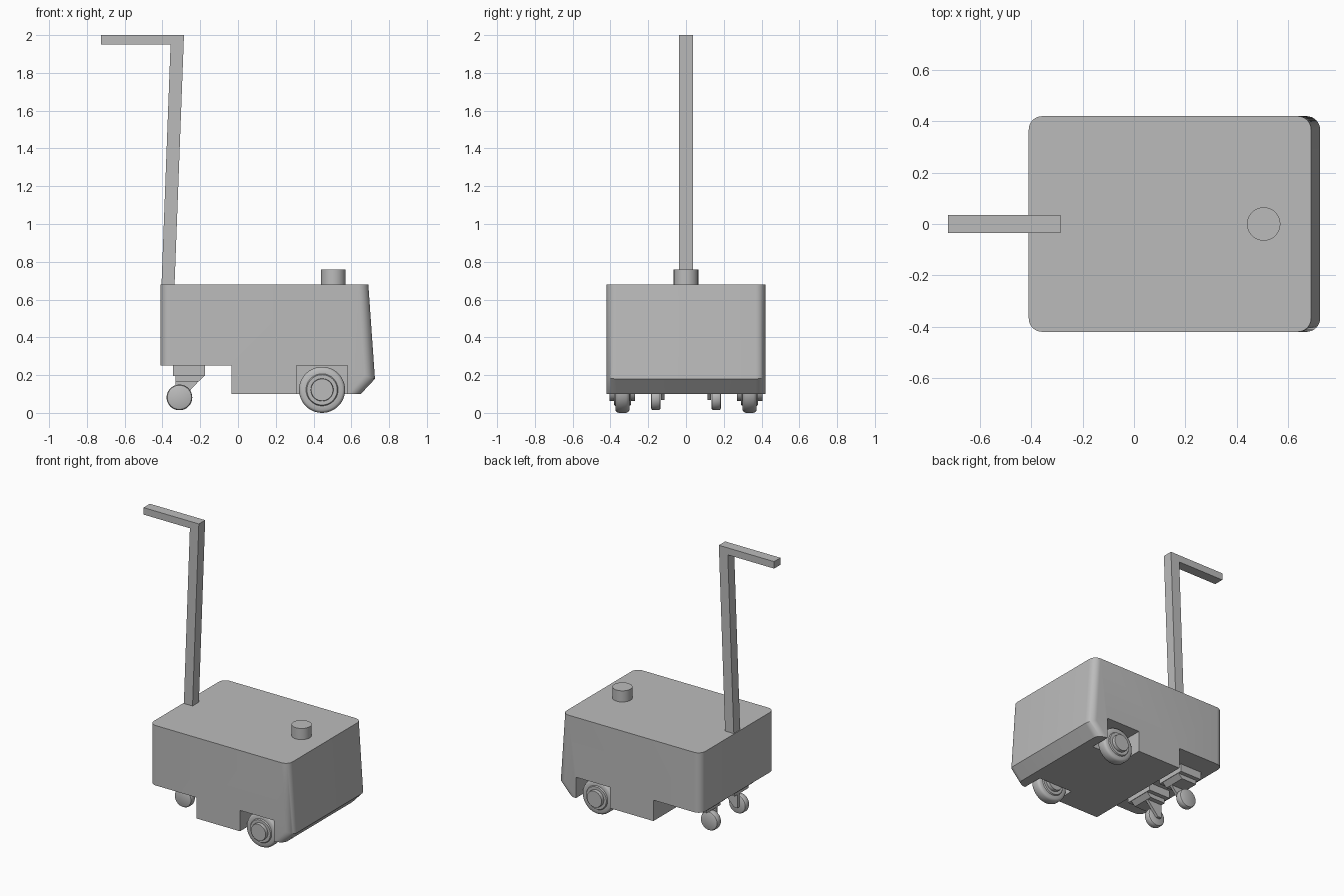
import bpy, bmesh, math
from mathutils import Matrix

if "Cube" in bpy.data.objects:
    bpy.data.objects.remove(bpy.data.objects["Cube"], do_unlink=True)

# One grey finish for every part
grey = bpy.data.materials.new("plain_grey")
GREY = (0.5, 0.5, 0.5, 1)
grey.diffuse_color = GREY
grey.use_nodes = True
grey.node_tree.nodes["Principled BSDF"].inputs["Base Color"].default_value = GREY


def finish(name, bm, smooth=False):
    bmesh.ops.recalc_face_normals(bm, faces=bm.faces)
    mesh = bpy.data.meshes.new(name)
    bm.to_mesh(mesh)
    bm.free()
    mesh.materials.append(grey)
    ob = bpy.data.objects.new(name, mesh)
    bpy.context.collection.objects.link(ob)
    if smooth:
        shade(ob)
    return ob


def activate(ob):
    bpy.ops.object.select_all(action='DESELECT')
    ob.select_set(True)
    bpy.context.view_layer.objects.active = ob


def shade(ob):
    activate(ob)
    bpy.ops.object.shade_smooth_by_angle(angle=math.radians(35))


def prism(points, y0, y1):
    """Extrude an x-z outline from y0 to y1."""
    bm = bmesh.new()
    face = bm.faces.new([bm.verts.new((x, y0, z)) for x, z in points])
    out = bmesh.ops.extrude_face_region(bm, geom=[face])["geom"]
    bmesh.ops.translate(bm, vec=(0, y1 - y0, 0),
                        verts=[v for v in out if isinstance(v, bmesh.types.BMVert)])
    return bm


def box(x0, x1, y0, y1, z0, z1):
    return prism([(x0, z0), (x1, z0), (x1, z1), (x0, z1)], y0, y1)


def lathe_y(name, profile, x, y, z, steps=48):
    """Spin a (radius, offset along y) profile about an axle."""
    bm = bmesh.new()
    verts = [bm.verts.new((r, o, 0)) for r, o in profile]
    edges = [bm.edges.new(p) for p in zip(verts, verts[1:])]
    bmesh.ops.spin(bm, geom=verts + edges, cent=(0, 0, 0), axis=(0, 1, 0),
                   angle=2 * math.pi, steps=steps)
    bmesh.ops.remove_doubles(bm, verts=bm.verts, dist=1e-5)
    bmesh.ops.translate(bm, vec=(x, y, z), verts=bm.verts)
    return finish(name, bm, True)


# Body: stepped side outline with rounded end corners
W = 0.42
outline = [(-0.41, 0.25), (-0.41, 0.68), (0.69, 0.68), (0.725, 0.18),
           (0.65, 0.10), (-0.035, 0.10), (-0.035, 0.25)]
bm = prism(outline, -W, W)


def end_edge(e):
    a, b = (v.co for v in e.verts)
    same_side = abs(a.y - b.y) < 1e-4
    ends = min(a.x, b.x) > 0.6 or max(a.x, b.x) < -0.4
    return same_side and ends


bmesh.ops.bevel(bm, geom=[e for e in bm.edges if end_edge(e)], offset=0.052,
                segments=8, profile=0.5, affect='EDGES', clamp_overlap=True)
body = finish("body", bm)

# Wheel wells cut into both sides
for s in (-1, 1):
    cutter = finish("well_cutter", box(0.31, 0.58, s * 0.27, s * 0.6, 0.0, 0.25))
    cutter.hide_render = True
    activate(body)
    mod = body.modifiers.new("well", 'BOOLEAN')
    mod.operation = 'DIFFERENCE'
    mod.solver = 'EXACT'
    mod.object = cutter
    bpy.ops.object.modifier_apply(modifier=mod.name)
    bpy.data.objects.remove(cutter, do_unlink=True)
shade(body)

# Leaning pole with a level grip
finish("handle", prism([(-0.405, 0.675), (-0.336, 0.675), (-0.286, 2.0), (-0.725, 2.0),
                        (-0.725, 1.95), (-0.357, 1.95)], -0.036, 0.036))

# Round button on the deck
bm = bmesh.new()
bmesh.ops.create_cone(bm, cap_ends=True, segments=48, radius1=0.065, radius2=0.065,
                      depth=0.085, matrix=Matrix.Translation((0.505, 0, 0.7175)))
finish("top_button", bm, True)

# Wheel profiles: rounded tyre with stepped hub, and plain caster disc
tyre = [(0, -0.068), (0.058, -0.068), (0.06, -0.058), (0.06, -0.045), (0.08, -0.045),
        (0.085, -0.037), (0.108, -0.037), (0.117, -0.031), (0.122, -0.02)]
tyre += [(r, -o) for r, o in reversed(tyre)]
disc = [(0, -0.026), (0.056, -0.026), (0.064, -0.022), (0.068, -0.013)]
disc += [(r, -o) for r, o in reversed(disc)]

for side, s in (("right", -1), ("left", 1)):
    lathe_y(f"drive_wheel_{side}", tyre, 0.445, s * 0.337, 0.122)

    # Caster: mounting plate, sloped block, inner arm, axle and wheel
    c = s * 0.16
    finish(f"caster_plate_{side}", box(-0.345, -0.175, c - 0.11, c + 0.11, 0.195, 0.255))
    finish(f"caster_block_{side}",
           prism([(-0.33, 0.165), (-0.21, 0.165), (-0.177, 0.196), (-0.33, 0.196)],
                 c - 0.08, c + 0.08))
    finish(f"caster_arm_{side}",
           prism([(-0.33, 0.166), (-0.33, 0.068), (-0.30, 0.068), (-0.21, 0.166)],
                 s * 0.113, s * 0.133))
    lathe_y(f"caster_wheel_{side}", disc, -0.31, c, 0.082)
